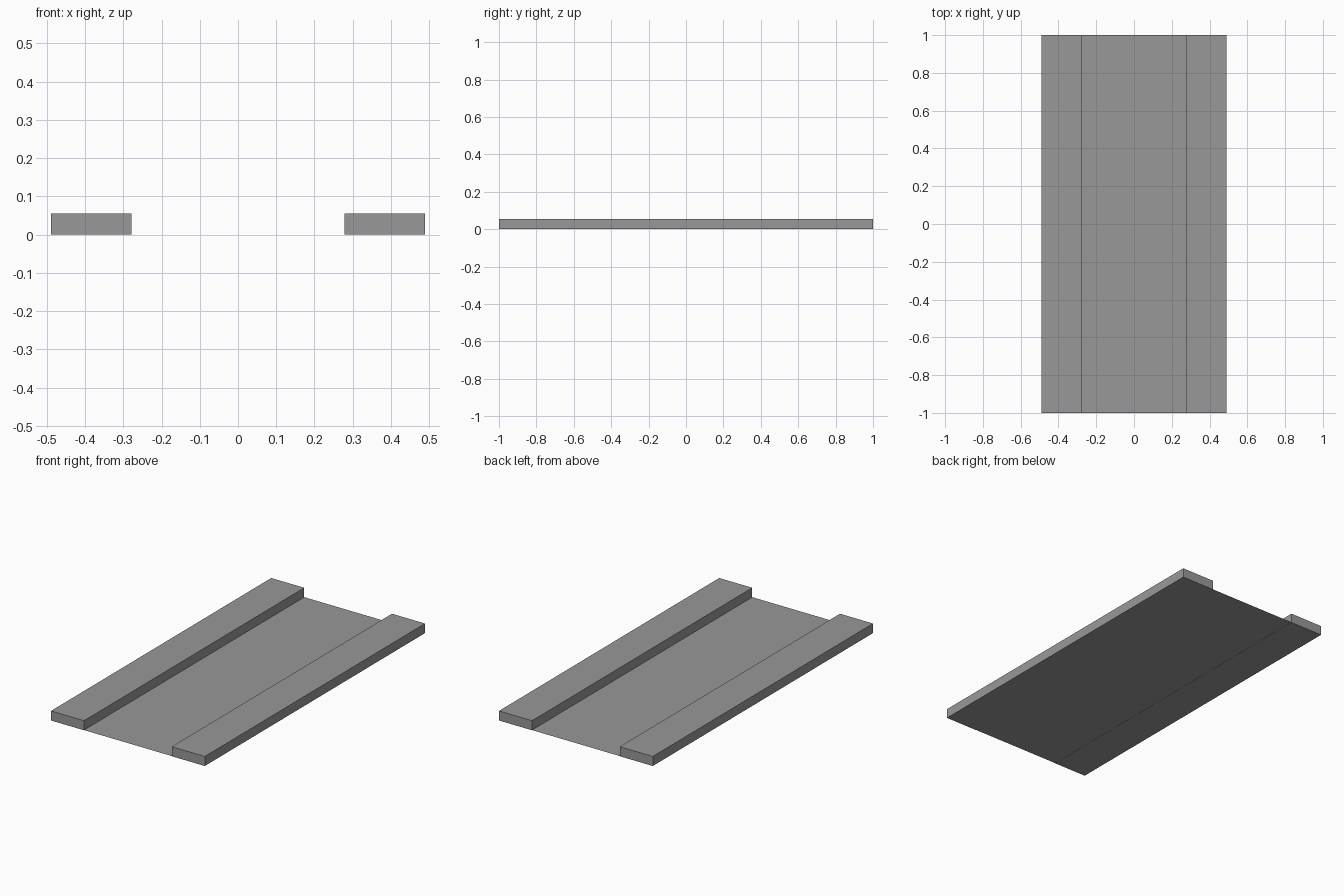
import bpy
import bmesh
from mathutils import Matrix, Vector

if "Cube" in bpy.data.objects:
    bpy.data.objects.remove(bpy.data.objects["Cube"])

ROAD_HALF, OUTER, LENGTH, HEIGHT = 0.279, 0.489, 2.0, 0.055

# Dark grey asphalt and concrete
dark_grey = bpy.data.materials.new("dark_grey")
dark_grey.diffuse_color = (0.315, 0.315, 0.315, 1)
dark_grey.use_nodes = True
dark_grey.node_tree.nodes["Principled BSDF"].inputs["Base Color"].default_value = dark_grey.diffuse_color


def make_object(name, bm):
    mesh = bpy.data.meshes.new(name)
    bm.to_mesh(mesh)
    bm.free()
    mesh.materials.append(dark_grey)
    obj = bpy.data.objects.new(name, mesh)
    bpy.context.collection.objects.link(obj)
    return obj


# Road surface: a single flat sheet, a hair above the ground
bm = bmesh.new()
bmesh.ops.create_grid(
    bm, x_segments=1, y_segments=1, size=1,
    matrix=Matrix.Translation((0, 0, 0.001)) @ Matrix.Diagonal((ROAD_HALF, LENGTH / 2, 1, 1)))
make_object("road_surface", bm)

# Raised sidewalks along both sides
for side, name in ((-1, "left_sidewalk"), (1, "right_sidewalk")):
    bm = bmesh.new()
    bmesh.ops.create_cube(bm, size=1)
    bmesh.ops.scale(bm, verts=bm.verts, vec=Vector((OUTER - ROAD_HALF, LENGTH, HEIGHT)))
    bmesh.ops.translate(bm, verts=bm.verts,
                        vec=Vector((side * (OUTER + ROAD_HALF) / 2, 0, HEIGHT / 2)))
    make_object(name, bm)
